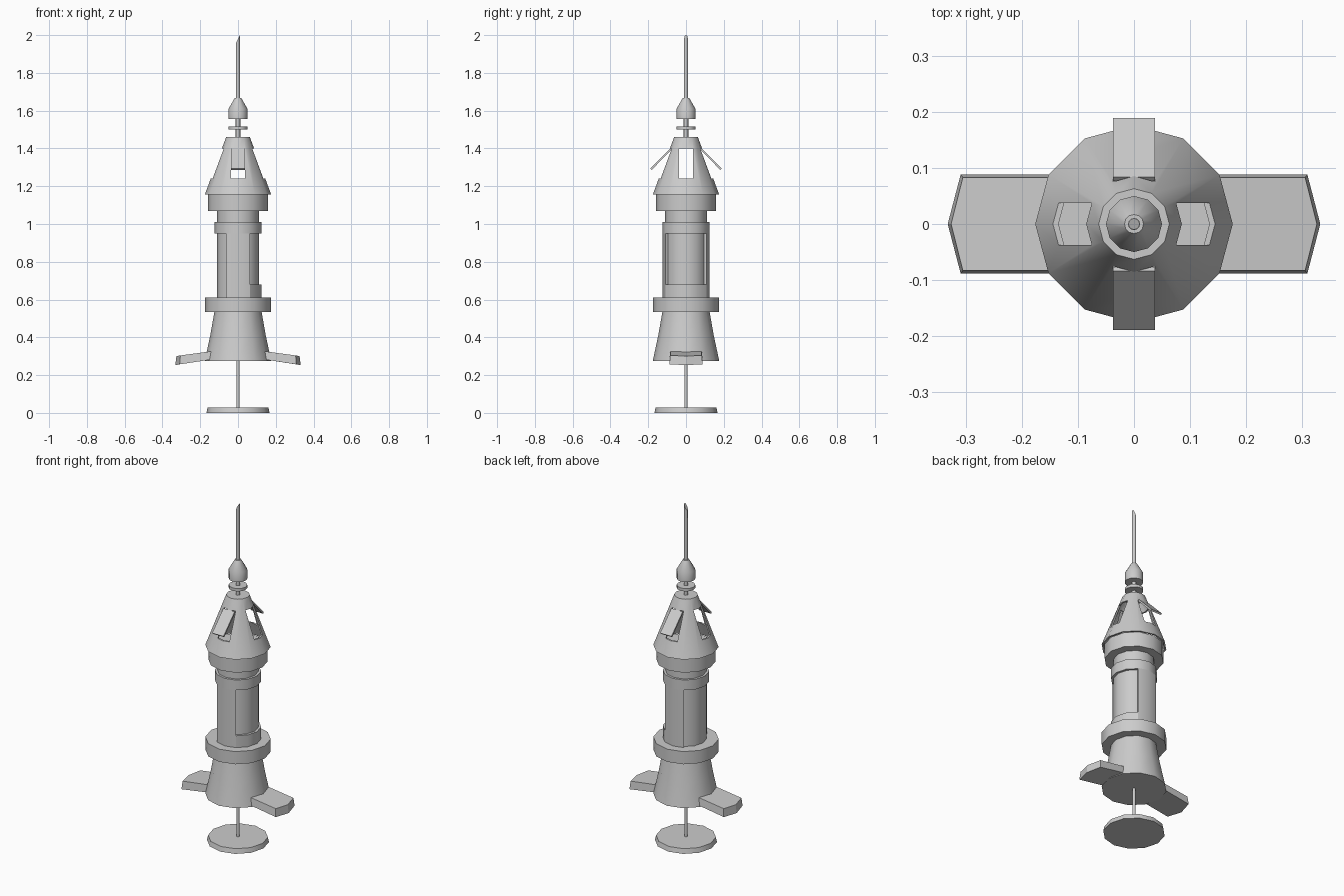
import bpy, bmesh, math

if "Cube" in bpy.data.objects:
    bpy.data.objects.remove(bpy.data.objects["Cube"])

N = 12  # sides of every turned part


def finish(name, bm):
    bmesh.ops.recalc_face_normals(bm, faces=bm.faces)
    me = bpy.data.meshes.new(name)
    bm.to_mesh(me)
    bm.free()
    ob = bpy.data.objects.new(name, me)
    bpy.context.collection.objects.link(ob)
    return ob


def smooth(ob):
    bpy.ops.object.select_all(action='DESELECT')
    bpy.context.view_layer.objects.active = ob
    ob.select_set(True)
    bpy.ops.object.shade_smooth_by_angle(angle=math.radians(35))


def lathe(name, profile, shade=True):
    """Turn (radius, z) points around z; first and last rings are capped."""
    bm = bmesh.new()
    rings = [[bm.verts.new((r * math.cos(i * math.tau / N), r * math.sin(i * math.tau / N), z))
              for i in range(N)] for r, z in profile]
    for a, b in zip(rings, rings[1:]):
        for i in range(N):
            j = (i + 1) % N
            bm.faces.new((a[i], a[j], b[j], b[i]))
    bm.faces.new(rings[0])
    bm.faces.new(rings[-1])
    ob = finish(name, bm)
    if shade:
        smooth(ob)
    return ob


def loft(name, low, high):
    """Solid between two matching outlines."""
    bm = bmesh.new()
    a = [bm.verts.new(p) for p in low]
    b = [bm.verts.new(p) for p in high]
    bm.faces.new(a)
    bm.faces.new(b)
    for i in range(len(a)):
        j = (i + 1) % len(a)
        bm.faces.new((a[i], a[j], b[j], b[i]))
    return finish(name, bm)


def sector(name, r0, r1, start, end, z0, z1):
    """Curved plate in 30 degree steps."""
    angs = [math.radians(d) for d in range(start, end + 1, 30)]
    path = [(r1, t) for t in angs] + [(r0, t) for t in reversed(angs)]
    ring = [(r * math.cos(t), r * math.sin(t)) for r, t in path]
    smooth(loft(name, [(x, y, z0) for x, y in ring], [(x, y, z1) for x, y in ring]))


# Counterweight and its rod
lathe("counterweight_disc", [(0.167, 0), (0.161, 0.028)])
lathe("lower_rod", [(0.009, 0.02), (0.009, 0.29)])

# Flared base and float collar
lathe("flared_base", [(0.176, 0.275), (0.147, 0.41), (0.124, 0.54)])
lathe("lower_collar", [(0.176, 0.535), (0.176, 0.61)])

# Body core with outer plates leaving recesses on both sides
lathe("body_core", [(0.111, 0.6), (0.111, 1.08)])
lathe("body_top_ring", [(0.125, 0.95), (0.125, 1.01)])
for label, start in (("back", 60), ("front", 240)):
    sector(label + "_body_plate", 0.1, 0.125, start, start + 60, 0.605, 0.955)
sector("right_recess_sill", 0.1, 0.125, -60, 60, 0.605, 0.68)

# Upper collar
lathe("upper_collar", [(0.16, 1.07), (0.16, 1.157)])

# Hollow cone with four windows
cone = lathe("lantern_cone", [(0.056, 1.452), (0.166, 1.155), (0.176, 1.155), (0.063, 1.46)], False)
for size in ((1, 0.075, 0.16), (0.075, 1, 0.16)):
    bpy.ops.mesh.primitive_cube_add(size=1, location=(0, 0, 1.32))
    cutter = bpy.context.object
    cutter.scale = size
    cutter.hide_render = True
    mod = cone.modifiers.new("window", 'BOOLEAN')
    mod.object = cutter
    mod.operation = 'DIFFERENCE'
    mod.solver = 'EXACT'
    bpy.context.view_layer.objects.active = cone
    bpy.ops.object.modifier_apply(modifier=mod.name)
    bpy.data.objects.remove(cutter)
smooth(cone)

# Propped flaps and side wings, mirrored
for s, flap_name, wing_name in ((1, "back_flap", "right_wing"), (-1, "front_flap", "left_wing")):
    section = [(0.077, 1.393), (0.084, 1.4), (0.189, 1.293), (0.182, 1.286)]
    loft(flap_name, [(-0.037, s * y, z) for y, z in section],
         [(0.037, s * y, z) for y, z in section])
    low = [(0.12, -0.088, 0.286), (0.309, -0.088, 0.257), (0.332, 0, 0.253),
           (0.309, 0.088, 0.257), (0.12, 0.088, 0.286)]
    high = [(0.12, -0.083, 0.329), (0.305, -0.083, 0.304), (0.326, 0, 0.301),
            (0.305, 0.083, 0.304), (0.12, 0.083, 0.329)]
    loft(wing_name, [(s * x, y, z) for x, y, z in low], [(s * x, y, z) for x, y, z in high])

# Mast stem, disc and bulb
lathe("mast_stem", [(0.012, 1.455), (0.012, 1.56)])
lathe("mast_disc", [(0.05, 1.5), (0.05, 1.517)])
lathe("mast_bulb", [(0.05, 1.555), (0.05, 1.61), (0.017, 1.668)])

# Antenna with a slanted tip
antenna = lathe("antenna", [(0.011, 1.66), (0.01, 1.98)])
for v in antenna.data.vertices:
    if v.co.z > 1.9:
        v.co.z += v.co.x * 2
